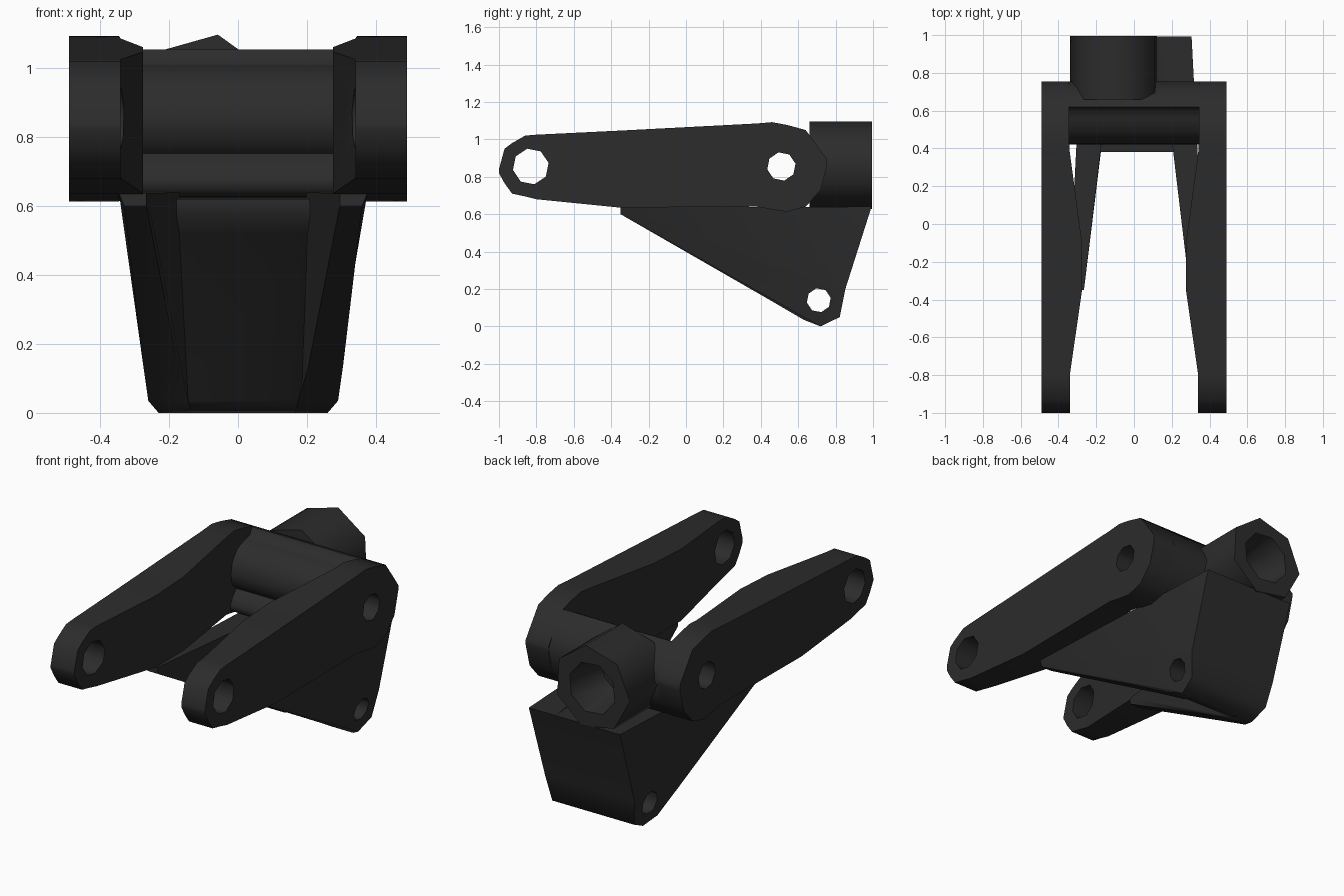
import bpy, bmesh, math

if "Cube" in bpy.data.objects:
    bpy.data.objects.remove(bpy.data.objects["Cube"])

mat = bpy.data.materials.new("black_metal")
mat.diffuse_color = (0.025, 0.025, 0.025, 1)
mat.use_nodes = True
mat.node_tree.nodes["Principled BSDF"].inputs["Base Color"].default_value = mat.diffuse_color


def make(name, verts, faces, flip=False):
    bm = bmesh.new()
    vs = [bm.verts.new(v) for v in verts]
    for f in faces:
        bm.faces.new([vs[i] for i in f])
    bmesh.ops.triangulate(bm, faces=[f for f in bm.faces if len(f.verts) > 4])
    bmesh.ops.recalc_face_normals(bm, faces=bm.faces[:])
    if flip:
        bmesh.ops.reverse_faces(bm, faces=bm.faces[:])
    me = bpy.data.meshes.new(name)
    bm.to_mesh(me)
    bm.free()
    me.materials.append(mat)
    ob = bpy.data.objects.new(name, me)
    bpy.context.collection.objects.link(ob)
    return ob


def prism(name, a, b, caps=True, flip=False):
    """Solid (or open sleeve) between two matching outlines."""
    n = len(a)
    faces = [tuple(range(n)), tuple(range(2 * n - 1, n - 1, -1))] if caps else []
    faces += [(i, (i + 1) % n, n + (i + 1) % n, n + i) for i in range(n)]
    return make(name, a + b, faces, flip)


def ring(cx, cz, r, n, start):
    return [(cx + r * math.cos(start + i * math.tau / n),
             cz + r * math.sin(start + i * math.tau / n)) for i in range(n)]


def cut(ob, cutter):
    cutter.hide_render = True
    m = ob.modifiers.new("hole", 'BOOLEAN')
    m.operation, m.solver, m.object = 'DIFFERENCE', 'EXACT', cutter
    bpy.context.view_layer.objects.active = ob
    bpy.ops.object.modifier_apply(modifier=m.name)
    bpy.data.objects.remove(cutter)


def cross_hole(ob, y, z, r, n=8):
    pts = ring(y, z, r, n, 0.2)
    cut(ob, prism("cutter", [(-1, p, q) for p, q in pts], [(1, p, q) for p, q in pts]))


def smooth(ob, angle):
    bpy.ops.object.select_all(action='DESELECT')
    ob.select_set(True)
    bpy.context.view_layer.objects.active = ob
    bpy.ops.object.shade_smooth_by_angle(angle=math.radians(angle))


parts = []

# Fork arms: stations of y, bottom z, top z, inner x
stations = [(-1.0, .82, .84, .34), (-.97, .765, .95, .34), (-.93, .71, .98, .34),
            (-.86, .695, 1.02, .34), (-.80, .68, 1.025, .34), (-.35, .635, 1.047, .275),
            (-.10, .637, 1.06, .275), (.38, .64, 1.085, .34), (.46, .625, 1.092, .345),
            (.54, .613, 1.077, .345), (.64, .64, 1.05, .345), (.72, .73, .94, .345),
            (.755, .86, .89, .345)]
for s, side in ((-1, "left"), (1, "right")):
    v = []
    for y, lo, hi, xi in stations:
        v += [(s * .49, y, lo), (s * .49, y, hi), (s * xi, y, hi), (s * xi, y, lo)]
    f = [(0, 1, 2, 3), tuple(range(len(v) - 4, len(v)))]
    for k in range(0, len(v) - 4, 4):
        f += [(k + i, k + (i + 1) % 4, k + 4 + (i + 1) % 4, k + 4 + i) for i in range(4)]
    arm = make(side + "_arm", v, f)
    cross_hole(arm, -.83, .855, .097)
    cross_hole(arm, .51, .855, .077)
    parts.append(arm)

# Crossbar sleeve (ends hidden in the arms): a roll before a ridge, lip below
bar = [(.755, .875), (.72, .94), (.64, 1.05), (.62, 1.053), (.60, 1.012), (.56, 1.005),
       (.49, .98), (.44, .92), (.425, .855), (.437, .79), (.48, .752), (.445, .72),
       (.42, .68), (.425, .645), (.46, .626), (.54, .614), (.64, .641), (.72, .731)]
bore = ring(.51, .855, .077, 8, .2)
for name, prof, flip in (("crossbar", bar, False), ("crossbar_bore", bore, True)):
    parts.append(prism(name, [(-.35, y, z) for y, z in prof],
                       [(.35, y, z) for y, z in prof], caps=False, flip=flip))

# Rear socket with a blind bore
socket = prism("rear_socket", *[[(x, y, z) for x, z in ring(-.1, .86, .24, 7, math.radians(80))]
                                for y in (.66, .995)])
cut(socket, prism("cutter", *[[(x, y, z) for x, z in ring(-.1, .86, r, 8, .3)]
                              for y, r in ((.76, .10), (1.0, .15))]))
parts.append(socket)

# Lower bracket cheeks: y, z, inner x, outer x (set slightly right of centre)
SHIFT = .015
cheek = [(-.35, .637, .28, .36), (.99, .64, .12, .29), (.85, .20, .14, .285),
         (.82, .05, .15, .26), (.72, 0, .15, .245), (.63, .035, .16, .275),
         (.45, .14, .19, .29), (-.35, .60, .28, .345)]
for s, side in ((-1, "left"), (1, "right")):
    ob = prism(side + "_bracket_cheek", [(SHIFT + s * o, y, z) for y, z, i, o in cheek],
               [(SHIFT + s * i, y, z) for y, z, i, o in cheek])
    cross_hole(ob, .71, .14, .065)
    parts.append(ob)

# Lower bracket body between the cheeks: y, z, half width
body = [(.38, .62, .21), (.992, .64, .289), (.852, .20, .284), (.822, .05, .259),
        (.72, 0, .243), (.64, .035, .2), (.44, .52, .21), (.38, .57, .21)]
web = prism("bracket_body", [(SHIFT - w, y, z) for y, z, w in body],
            [(SHIFT + w, y, z) for y, z, w in body])
cross_hole(web, .71, .14, .065)
parts.append(web)

for ob in parts:
    smooth(ob, 60)
